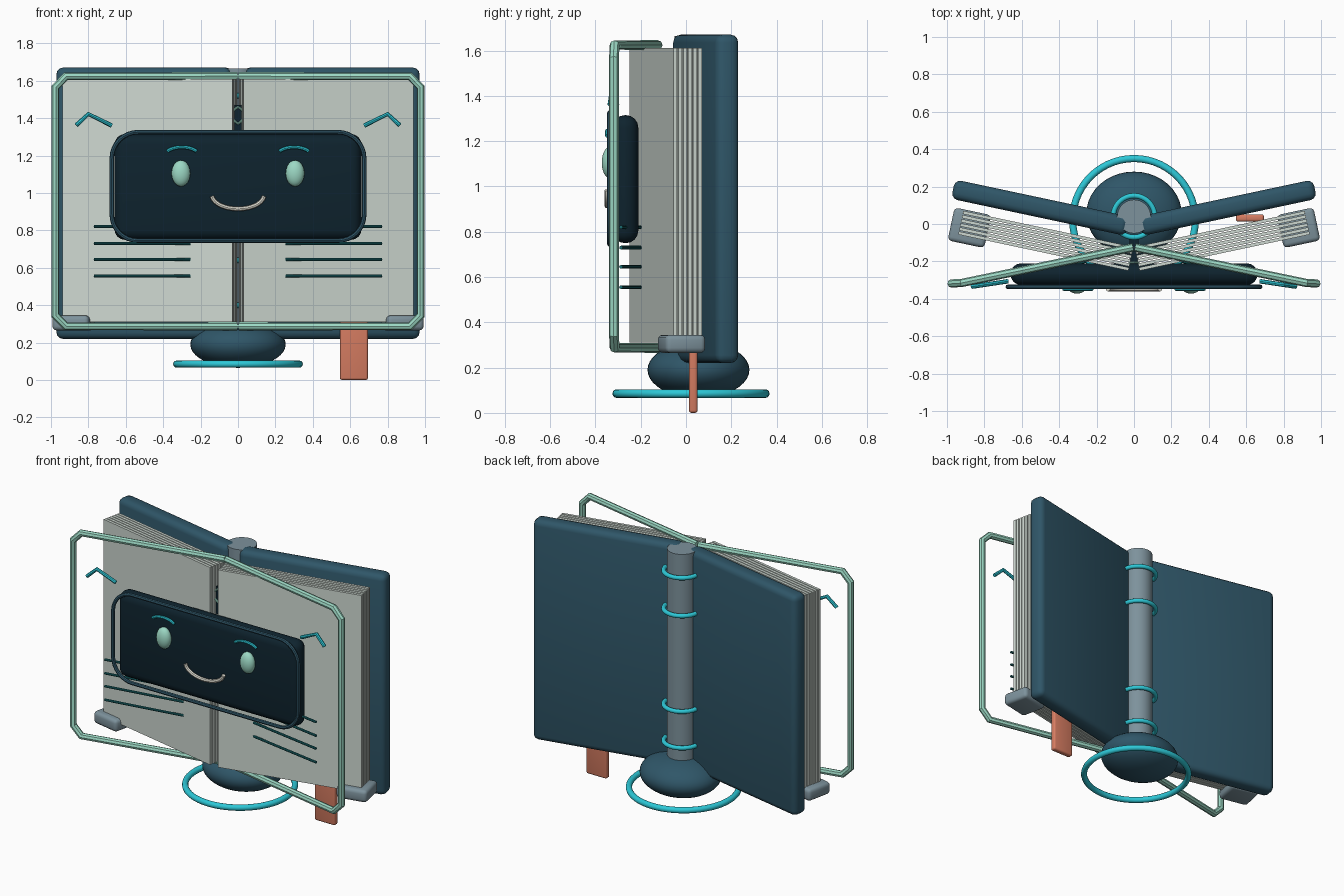
import bpy, math
from mathutils import Vector

if "Cube" in bpy.data.objects:
    bpy.data.objects.remove(bpy.data.objects["Cube"])

TILT = math.radians(12)


def material(name, r, g, b):
    m = bpy.data.materials.new(name)
    lin = [((c / 255 + 0.055) / 1.055) ** 2.4 for c in (r, g, b)]
    m.diffuse_color = (*lin, 1)
    m.use_nodes = True
    m.node_tree.nodes["Principled BSDF"].inputs["Base Color"].default_value = m.diffuse_color
    return m


BLUE = material("cover_blue", 47, 86, 104)
NAVY = material("screen_navy", 14, 35, 46)
GREY = material("spine_grey", 125, 146, 156)
PAGE = material("page_white", 206, 216, 209)
CYAN = material("cyan", 45, 200, 215)
MINT = material("mint", 156, 216, 196)
TEAL = material("dark_teal", 25, 105, 110)
ORANGE = material("ribbon_orange", 215, 125, 98)
CREAM = material("smile_cream", 232, 230, 218)


def finish(name, mat, smooth=True):
    ob = bpy.context.object
    ob.name = name
    ob.data.materials.clear()
    ob.data.materials.append(mat)
    if smooth:
        bpy.ops.object.shade_smooth_by_angle(angle=math.radians(35))
    return ob


def box(name, mat, centre, size, rot=0, bevel=0, segments=3):
    bpy.ops.mesh.primitive_cube_add(size=1, location=centre, rotation=(0, 0, rot))
    ob = bpy.context.object
    ob.scale = size
    bpy.ops.object.transform_apply(location=False, rotation=False, scale=True)
    if bevel:
        mod = ob.modifiers.new("bevel", "BEVEL")
        mod.width, mod.segments = bevel, segments
        bpy.ops.object.modifier_apply(modifier="bevel")
    return finish(name, mat, bool(bevel))


def ball(name, mat, centre, radii):
    bpy.ops.mesh.primitive_uv_sphere_add(segments=40, ring_count=20, radius=1, location=centre)
    bpy.context.object.scale = radii
    bpy.ops.object.transform_apply(location=False, rotation=False, scale=True)
    return finish(name, mat)


def ring(name, mat, centre, major, minor):
    bpy.ops.mesh.primitive_torus_add(location=centre, major_radius=major, minor_radius=minor,
                                     major_segments=56, minor_segments=12)
    return finish(name, mat)


def tube(name, mat, points, radius, closed=False):
    cu = bpy.data.curves.new(name, "CURVE")
    cu.dimensions = "3D"
    cu.bevel_depth, cu.bevel_resolution, cu.use_fill_caps = radius, 2, True
    sp = cu.splines.new("POLY")
    sp.points.add(len(points) - 1)
    for p, co in zip(sp.points, points):
        p.co = (*co, 1)
    sp.use_cyclic_u = closed
    ob = bpy.data.objects.new(name, cu)
    bpy.context.collection.objects.link(ob)
    bpy.ops.object.select_all(action="DESELECT")
    ob.select_set(True)
    bpy.context.view_layer.objects.active = ob
    bpy.ops.object.convert(target="MESH")
    return finish(name, mat)


def arc(cx, cz, rx, rz, a0, a1, y, n=14):
    angles = [math.radians(a0 + (a1 - a0) * i / n) for i in range(n + 1)]
    return [(cx + rx * math.cos(a), y, cz + rz * math.sin(a)) for a in angles]


# Base and floating ring
ball("base", BLUE, (0, 0.055, 0.19), (0.255, 0.225, 0.125))
ring("base_ring", CYAN, (0, 0.022, 0.085), 0.328, 0.019)

# Spine with binding rings
bpy.ops.mesh.primitive_cylinder_add(vertices=40, radius=0.09, depth=1.44, location=(0, 0.04, 0.945))
finish("spine", GREY)
for z in (0.4, 0.64, 1.27, 1.52):
    ring("binding_ring", CYAN, (0, 0.04, z), 0.111, 0.014)

for s, side in ((-1, "left"), (1, "right")):
    # Cover
    box(side + "_cover", BLUE, (s * 0.5, 0.087, 0.945), (0.955, 0.105, 1.45), s * TILT, 0.035)

    # Stack of page sheets
    along = Vector((math.cos(TILT), math.sin(TILT)))
    back = Vector((-math.sin(TILT), math.cos(TILT)))
    for i in range(6):
        c = Vector((0.03, -0.25)) + along * 0.465 + back * (0.009 + i * 0.0225)
        box(side + "_page", PAGE, (s * c.x, c.y, 0.96), (0.93, 0.017, 1.3), s * TILT)

    # Corner clip
    box(side + "_clip", GREY, (s * 0.88, -0.02, 0.305), (0.2, 0.18, 0.08), s * TILT, 0.022)

    # Floating frame half
    path = [(0.005, -0.125, 1.624), (0.92, -0.315, 1.624), (0.977, -0.318, 1.565),
            (0.977, -0.318, 0.345), (0.92, -0.315, 0.287), (0.005, -0.125, 0.287)]
    tube(side + "_frame", MINT, [(s * x, y, z) for x, y, z in path], 0.022)

    # Floating text lines
    for z in (0.82, 0.73, 0.645, 0.555):
        tube(side + "_text_line", TEAL, [(s * 0.255, -0.2, z), (s * 0.77, -0.287, z)], 0.008)

    # Chevron mark
    marks = [(0.865, 1.362), (0.8, 1.422), (0.675, 1.36)]
    tube(side + "_chevron", CYAN, [(s * x, -0.205 - 0.15 * x, z) for x, z in marks], 0.012)

    # Eye and eyebrow
    ball(side + "_eye", MINT, (s * 0.305, -0.335, 1.105), (0.05, 0.037, 0.07))
    tube(side + "_eyebrow", CYAN, arc(s * 0.3, 1.2, 0.09, 0.045, 30, 150, -0.347), 0.01)

# Screen face
box("screen", NAVY, (0, -0.268, 1.032), (1.32, 0.115, 0.565), 0, 0.055, 4)

# Floating screen rim
rim = []
for k, (sx, sz) in enumerate(((1, 1), (-1, 1), (-1, -1), (1, -1))):
    rim += arc(sx * 0.535, 1.035 + sz * 0.15, 0.14, 0.14, k * 90, k * 90 + 90, -0.336, 8)
tube("screen_rim", BLUE, rim, 0.012, closed=True)

# Smile
tube("smile", CREAM, arc(0, 0.99, 0.14, 0.075, 185, 355, -0.348), 0.012)

# Connector between spine and screen, with small marks
box("connector", NAVY, (0, -0.14, 1.38), (0.05, 0.12, 0.18))
for z, d in ((1.46, 0.02), (1.37, -0.02)):
    tube("connector_mark", MINT, [(-0.026, -0.205, z - d), (0, -0.205, z), (0.026, -0.205, z - d)], 0.007)

# Ribbon bookmark
box("bookmark", ORANGE, (0.62, 0.032, 0.25), (0.15, 0.038, 0.5), 0, 0.012)
